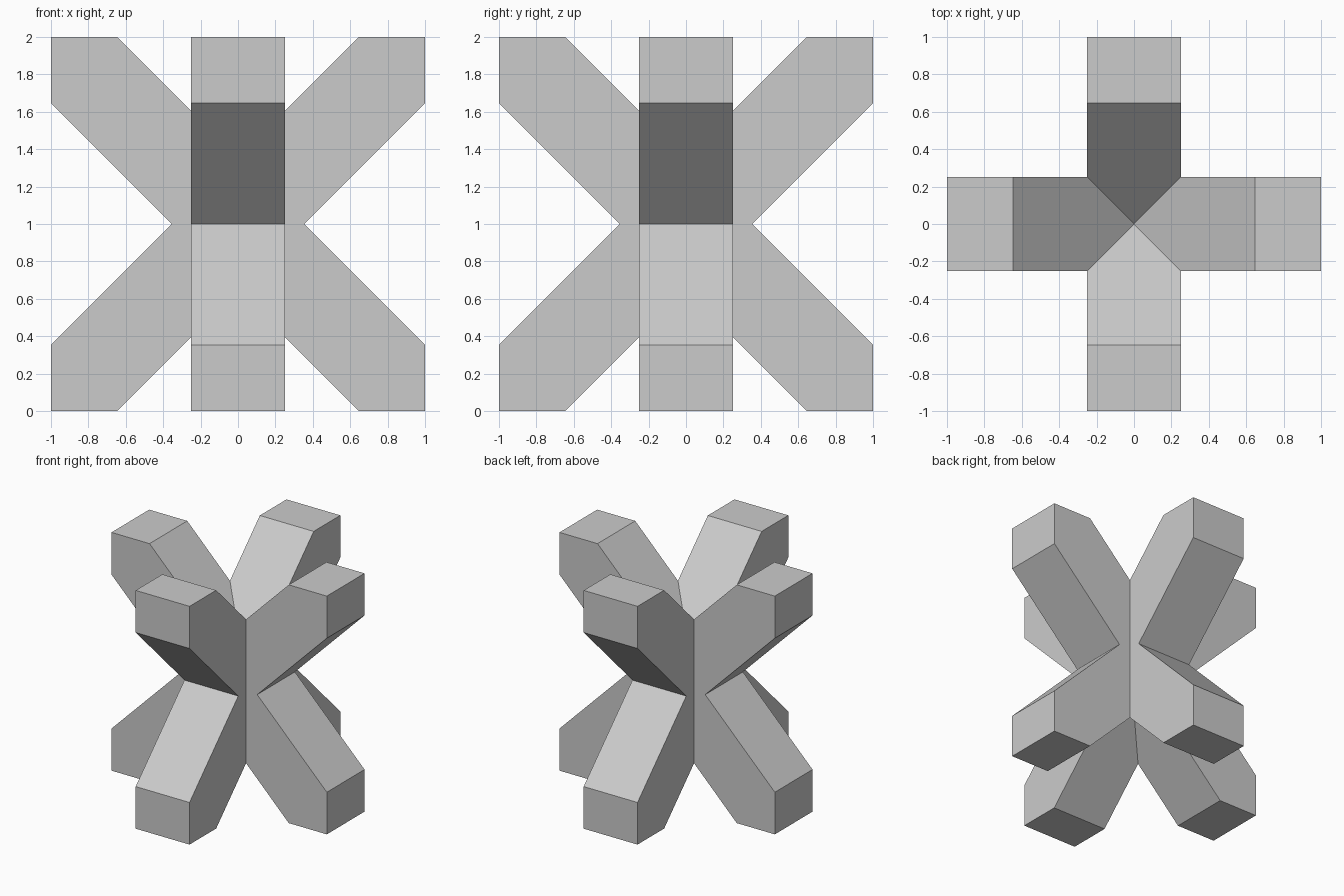
import bpy
import bmesh
from math import sqrt

cube = bpy.data.objects.get("Cube")
if cube:
    bpy.data.objects.remove(cube, do_unlink=True)

THICK = 0.5                    # square beam width
NOTCH = THICK / sqrt(2)        # distance from centre to each inner corner
TIP = 1 - NOTCH                # where the chamfered beam tip begins

grey = bpy.data.materials.new("plain grey")
grey.use_nodes = True
colour = (0.6, 0.6, 0.6, 1)
grey.diffuse_color = colour
grey.node_tree.nodes["Principled BSDF"].inputs["Base Color"].default_value = colour


def crossed_beams(name, axis):
    """X-shaped outline, extruded symmetrically across the given axis."""
    outline = []
    corner = [(NOTCH, 0), (1, TIP), (1, 1), (TIP, 1)]
    # Repeat the corner profile by quarter turns; each turn adds one arm
    for turn in range(4):
        for u, v in corner:
            for _ in range(turn):
                u, v = -v, u
            outline.append((u, v + 1))
    half = THICK / 2
    bm = bmesh.new()
    if axis == "y":
        verts = [bm.verts.new((u, -half, v)) for u, v in outline]
        offset = (0, THICK, 0)
    else:
        verts = [bm.verts.new((-half, u, v)) for u, v in outline]
        offset = (THICK, 0, 0)
    face = bm.faces.new(verts)
    side = bmesh.ops.extrude_face_region(bm, geom=[face])["geom"]
    bmesh.ops.translate(
        bm, vec=offset, verts=[g for g in side if isinstance(g, bmesh.types.BMVert)])
    bmesh.ops.recalc_face_normals(bm, faces=bm.faces)
    mesh = bpy.data.meshes.new(name)
    bm.to_mesh(mesh)
    bm.free()
    mesh.materials.append(grey)
    obj = bpy.data.objects.new(name, mesh)
    bpy.context.collection.objects.link(obj)
    return obj


# Two crossed pairs of beams merged into a single eight-armed solid
star = crossed_beams("eight_armed_cross", "y")
other = crossed_beams("side_cross", "x")
union = star.modifiers.new("join beams", "BOOLEAN")
union.operation = "UNION"
union.solver = "EXACT"
union.object = other

# Keep the merged result and discard the helper
graph = bpy.context.evaluated_depsgraph_get()
merged = bpy.data.meshes.new_from_object(star.evaluated_get(graph))
star.modifiers.clear()
star.data = merged
bpy.data.objects.remove(other, do_unlink=True)
